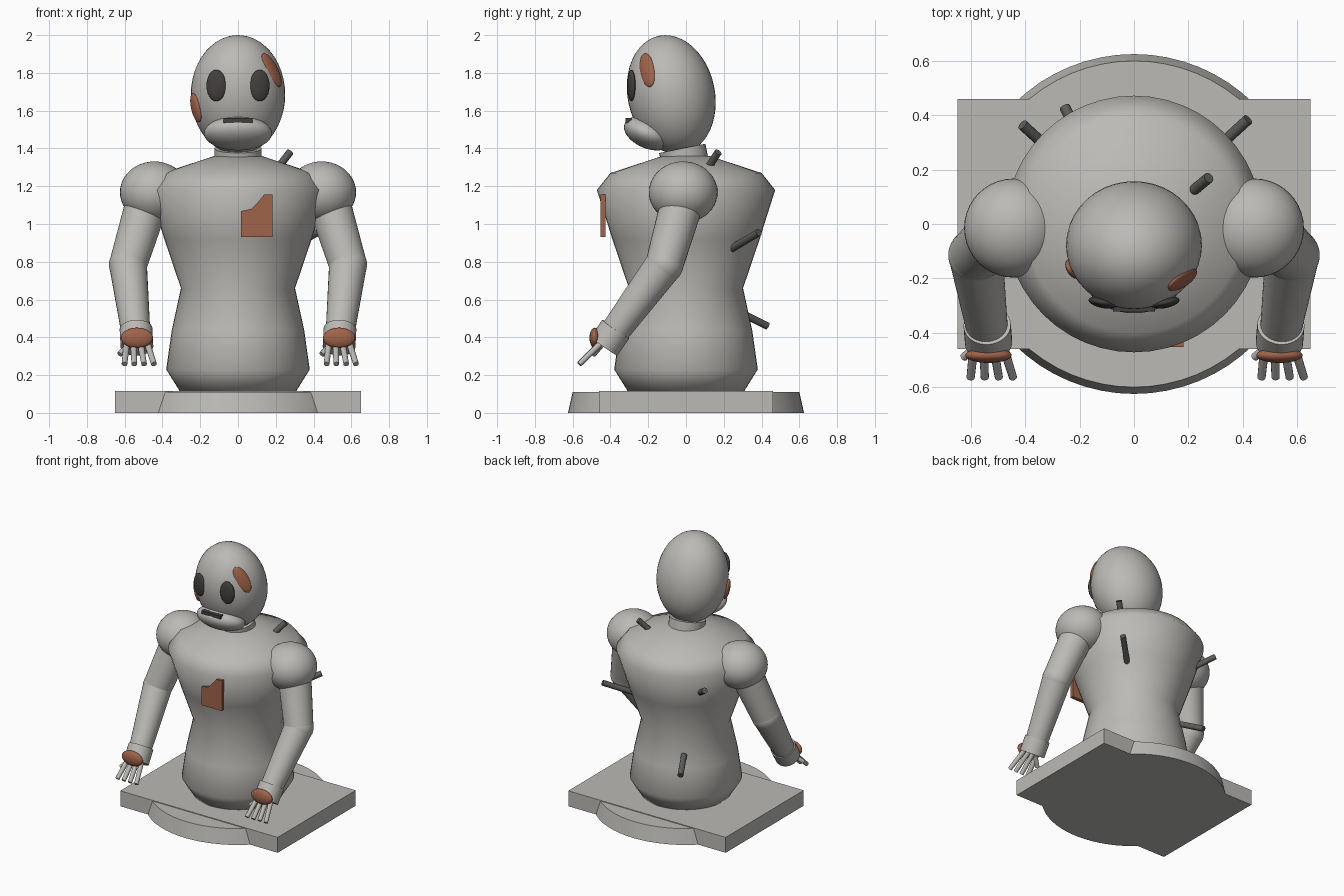
import bpy, bmesh, math
from mathutils import Vector, Matrix

cube = bpy.data.objects.get("Cube")
if cube:
    bpy.data.objects.remove(cube, do_unlink=True)


def material(name, rgb):
    m = bpy.data.materials.new(name)
    m.use_nodes = True
    col = (*rgb, 1)
    m.diffuse_color = col
    m.node_tree.nodes["Principled BSDF"].inputs["Base Color"].default_value = col
    return m


GRAY = material("warm gray", (0.50, 0.49, 0.465))
RUST = material("rust", (0.35, 0.125, 0.068))
BLACK = material("eye black", (0.055, 0.05, 0.048))
STEEL = material("dark steel", (0.105, 0.105, 0.1))


def finish(bm, name, mat, angle=40):
    bmesh.ops.recalc_face_normals(bm, faces=bm.faces)
    me = bpy.data.meshes.new(name)
    bm.to_mesh(me)
    bm.free()
    me.materials.append(mat)
    ob = bpy.data.objects.new(name, me)
    bpy.context.collection.objects.link(ob)
    if angle:
        bpy.ops.object.select_all(action='DESELECT')
        ob.select_set(True)
        bpy.context.view_layer.objects.active = ob
        bpy.ops.object.shade_smooth_by_angle(angle=math.radians(angle))
    return ob


def box(name, mat, center, size):
    bm = bmesh.new()
    bmesh.ops.create_cube(bm, size=1, matrix=Matrix.Translation(center) @ Matrix.Diagonal((*size, 1)))
    return finish(bm, name, mat, 0)


def ellipsoid(name, mat, center, radii, rot=Matrix.Identity(4)):
    bm = bmesh.new()
    m = Matrix.Translation(center) @ rot @ Matrix.Diagonal((*radii, 1))
    bmesh.ops.create_uvsphere(bm, u_segments=40, v_segments=24, radius=1, matrix=m)
    return finish(bm, name, mat, 180)


def tube(name, mat, a, b, r1, r2, sides=32):
    """Tapered solid cylinder from point a to point b."""
    a, b = Vector(a), Vector(b)
    rot = (b - a).to_track_quat('Z', 'Y').to_matrix().to_4x4()
    bm = bmesh.new()
    bmesh.ops.create_cone(bm, cap_ends=True, segments=sides, radius1=r1, radius2=r2,
                          depth=(b - a).length, matrix=Matrix.Translation((a + b) / 2) @ rot)
    return finish(bm, name, mat)


def lathe(name, mat, profile, sides=48):
    bm = bmesh.new()
    vs = [bm.verts.new((r, 0, z)) for r, z in profile]
    es = [bm.edges.new(p) for p in zip(vs, vs[1:])]
    bmesh.ops.spin(bm, geom=vs + es, cent=(0, 0, 0), axis=(0, 0, 1),
                   angle=math.tau, steps=sides, use_duplicate=False)
    bmesh.ops.remove_doubles(bm, verts=bm.verts, dist=0.0005)
    return finish(bm, name, mat, 60)


def patch_frame(long_axis, normal):
    """Rotation with z along the long axis and y along the outward normal."""
    z = Vector(long_axis).normalized()
    n = Vector(normal)
    y = (n - z * n.dot(z)).normalized()
    return Matrix((y.cross(z), y, z)).transposed().to_4x4()


# Base
box("base_slab", GRAY, (0, 0, 0.0575), (1.3, 0.92, 0.115))
tube("base_disc", GRAY, (0, 0, 0), (0, 0, 0.11), 0.625, 0.6, 64)

# Torso
lathe("torso", GRAY, [(0, 0.1), (0.305, 0.11), (0.38, 0.23), (0.35, 0.44), (0.302, 0.66),
                      (0.39, 0.92), (0.472, 1.18), (0.4, 1.27), (0.125, 1.36), (0, 1.36)])

# Neck and head
tilt = Matrix.Rotation(0.21, 4, 'X')
tube("neck", GRAY, (0, 0.0, 1.3), (0, -0.02, 1.4), 0.125, 0.125)
ellipsoid("head", GRAY, (0, -0.078, 1.685), (0.25, 0.231, 0.318), tilt)
ellipsoid("jaw", GRAY, (0, -0.2, 1.48), (0.18, 0.135, 0.08), Matrix.Rotation(-0.4, 4, 'X'))
box("mouth", BLACK, (0, -0.305, 1.548), (0.155, 0.032, 0.026))
for side, label in ((1, "left"), (-1, "right")):
    yaw = Matrix.Rotation(side * 0.2, 4, 'Z')
    ellipsoid(label + "_eye", BLACK, (side * 0.115, -0.289, 1.733), (0.053, 0.02, 0.083), yaw)

# Rust patches on head and chest
ellipsoid("brow_rust_patch", RUST, (0.178, -0.205, 1.815), (0.046, 0.02, 0.1),
          patch_frame((0.45, 0.18, -0.85), (0.65, -0.6, 0.3)))
ellipsoid("cheek_rust_patch", RUST, (-0.223, -0.165, 1.615), (0.04, 0.02, 0.078),
          patch_frame((0.22, 0, -1), (-0.9, -0.45, 0)))
outline = [(0.015, 0.93), (0.183, 0.93), (0.183, 1.155), (0.138, 1.155),
           (0.105, 1.115), (0.07, 1.08), (0.015, 1.068)]
bm = bmesh.new()
plate = bm.faces.new([bm.verts.new((x, -0.452, z)) for x, z in outline])
ext = bmesh.ops.extrude_face_region(bm, geom=[plate], use_keep_orig=True)
bmesh.ops.translate(bm, vec=(0, 0.026, 0), verts=[v for v in ext["geom"] if isinstance(v, bmesh.types.BMVert)])
finish(bm, "chest_rust_plate", RUST, 0)

# Arms and hands
for s, label in ((1, "left"), (-1, "right")):
    elbow = (s * 0.582, -0.115, 0.785)
    ellipsoid(label + "_shoulder", GRAY, (s * 0.443, -0.015, 1.168), (0.182, 0.182, 0.163))
    tube(label + "_upper_arm", GRAY, (s * 0.47, -0.01, 1.15), elbow, 0.115, 0.1)
    ellipsoid(label + "_elbow", GRAY, elbow, (0.101, 0.101, 0.101))
    tube(label + "_forearm", GRAY, elbow, (s * 0.538, -0.4, 0.4), 0.1, 0.075)
    tube(label + "_cuff", GRAY, (s * 0.54, -0.372, 0.443), (s * 0.535, -0.435, 0.353), 0.087, 0.087)
    hx = s * 0.535
    ellipsoid(label + "_hand_rust", RUST, (hx, -0.483, 0.397), (0.085, 0.028, 0.054))
    for i in range(4):
        t = i - 1.5
        tube(f"{label}_finger_{i + 1}", GRAY, (hx + t * 0.036, -0.45, 0.37),
             (hx + 0.012 + t * 0.052, -0.565, 0.258), 0.017, 0.015, 12)
    tube(label + "_thumb", GRAY, (hx - 0.04, -0.45, 0.36), (hx - 0.092, -0.49, 0.31), 0.017, 0.015, 12)

# Rods stuck in the back
rods = [((0.19, 0.10, 1.27), (0.275, 0.17, 1.38)),
        ((0.245, 0.225, 0.86), (0.42, 0.385, 0.955)),
        ((-0.18, 0.28, 0.535), (-0.255, 0.43, 0.46)),
        ((-0.29, 0.255, 1.02), (-0.41, 0.365, 1.11))]
for i, (a, b) in enumerate(rods):
    tube(f"back_rod_{i + 1}", STEEL, a, b, 0.02, 0.02, 16)
